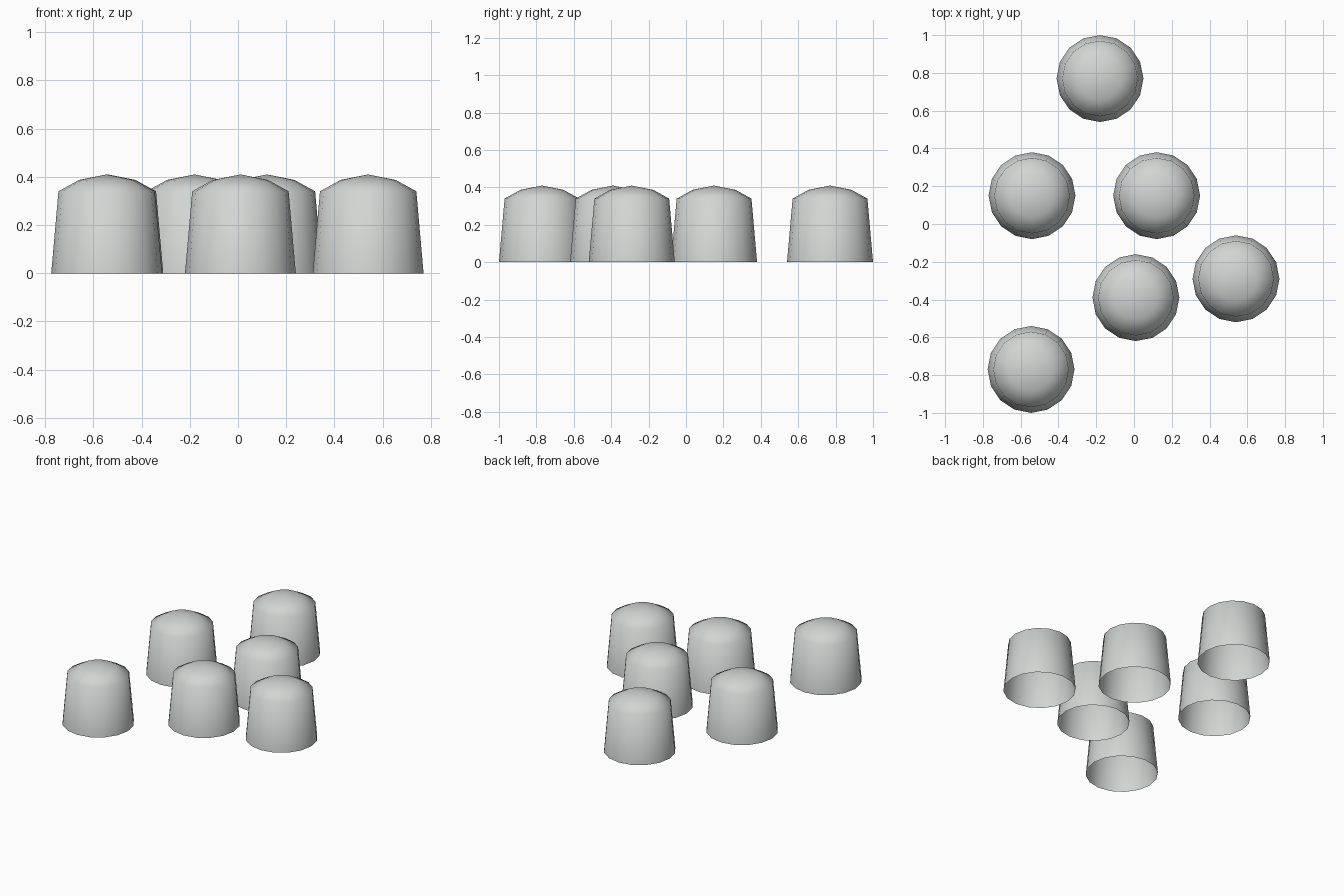
import bpy
import bmesh
from math import sin, cos, tau

if "Cube" in bpy.data.objects:
    bpy.data.objects.remove(bpy.data.objects["Cube"])

SIDES = 16
# (radius, height) from the open base up to the dome
PROFILE = [(0.23, 0.0), (0.2, 0.34), (0.115, 0.387)]
APEX = 0.41

grey = bpy.data.materials.new("pale_grey")
grey.use_nodes = True
colour = (0.64, 0.67, 0.65, 1)
grey.diffuse_color = colour
grey.node_tree.nodes["Principled BSDF"].inputs["Base Color"].default_value = colour


def domed_cup_mesh():
    """Tapered wall with a shallow dome, open underneath."""
    bm = bmesh.new()
    rings = [[bm.verts.new((r * sin(tau * i / SIDES), r * cos(tau * i / SIDES), z))
              for i in range(SIDES)] for r, z in PROFILE]
    tip = bm.verts.new((0, 0, APEX))
    for i in range(SIDES):
        j = (i + 1) % SIDES
        for low, high in zip(rings, rings[1:]):
            bm.faces.new((low[j], low[i], high[i], high[j]))
        bm.faces.new((rings[-1][j], rings[-1][i], tip))
    for face in bm.faces:
        face.smooth = True
    mesh = bpy.data.meshes.new("domed_cup")
    bm.to_mesh(mesh)
    bm.free()
    mesh.materials.append(grey)
    return mesh


# Six identical cups scattered on the ground
cup = domed_cup_mesh()
places = [(-0.18, 0.77), (-0.54, 0.15), (0.12, 0.15),
          (0.54, -0.29), (0.01, -0.39), (-0.545, -0.77)]
for n, (x, y) in enumerate(places, 1):
    obj = bpy.data.objects.new(f"domed_cup_{n}", cup)
    obj.location = (x, y, 0)
    bpy.context.collection.objects.link(obj)
